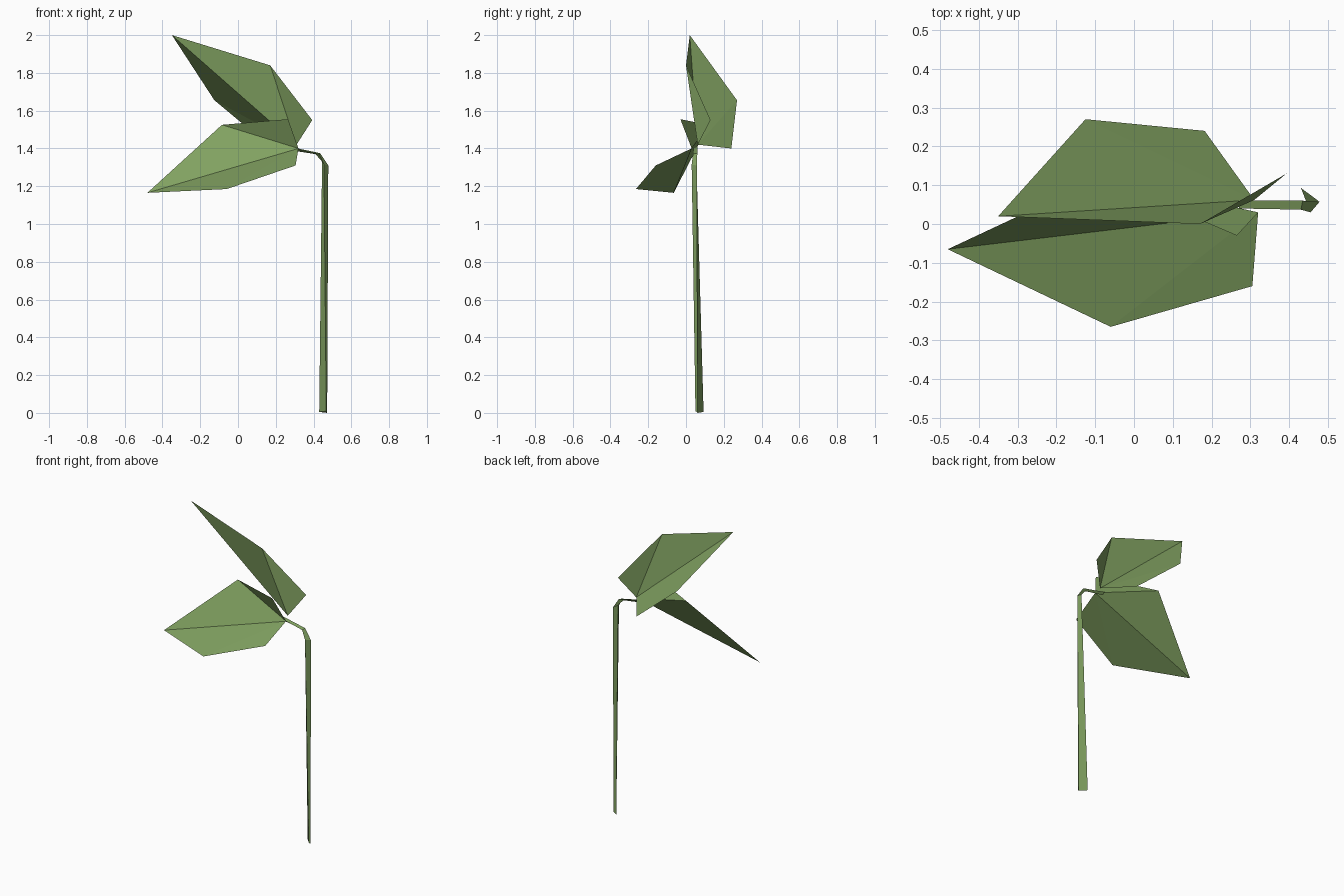
import bpy

if "Cube" in bpy.data.objects:
    bpy.data.objects.remove(bpy.data.objects["Cube"])

green = bpy.data.materials.new("leaf_green")
green.diffuse_color = (0.22, 0.36, 0.12, 1)
green.use_nodes = True
green.node_tree.nodes["Principled BSDF"].inputs["Base Color"].default_value = green.diffuse_color


def add_mesh(name, verts, faces):
    mesh = bpy.data.meshes.new(name)
    mesh.from_pydata(verts, [], faces)
    mesh.materials.append(green)
    mesh.update()
    obj = bpy.data.objects.new(name, mesh)
    bpy.context.collection.objects.link(obj)
    return obj


def loft(name, rings):
    """Three-sided tube through a list of rings, capped at both ends."""
    n = len(rings[0])
    verts = [p for ring in rings for p in ring]
    faces = [(r * n + i, r * n + (i + 1) % n, (r + 1) * n + (i + 1) % n, (r + 1) * n + i)
             for r in range(len(rings) - 1) for i in range(n)]
    last = (len(rings) - 1) * n
    faces += [tuple(reversed(range(n))), tuple(range(last, last + n))]
    return add_mesh(name, verts, faces)


def leaf(name, base, tip, side_a, side_b):
    """Thin leaf folded along the midrib, each side given as (near tip, near base)."""
    verts = [base, tip, *side_a, *side_b]
    return add_mesh(name, verts, [(0, 2, 1), (0, 3, 2), (0, 1, 4), (0, 4, 5)])


# Stem with a sharp bend at the top
loft("stem", [
    [(0.43, 0.093, 0.005), (0.467, 0.05, 0.01), (0.472, 0.062, 0.0)],
    [(0.445, 0.055, 1.33), (0.455, 0.03, 1.315), (0.478, 0.057, 1.31)],
    [(0.41, 0.05, 1.37), (0.43, 0.037, 1.37), (0.435, 0.06, 1.375)],
    [(0.28, 0.05, 1.39), (0.27, 0.04, 1.405), (0.27, 0.06, 1.41)],
])

# Lower leaf, drooping towards the front
leaf("lower_leaf", (0.32, 0.03, 1.40), (-0.48, -0.065, 1.165),
     [(-0.085, 0.12, 1.525), (0.265, -0.03, 1.555)],
     [(-0.06, -0.265, 1.185), (0.305, -0.16, 1.31)])

# Upper leaf, raised towards the back
leaf("upper_leaf", (0.31, 0.062, 1.42), (-0.35, 0.02, 2.0),
     [(-0.125, 0.27, 1.655), (0.182, 0.24, 1.40)],
     [(0.17, 0.0, 1.84), (0.393, 0.13, 1.55)])
